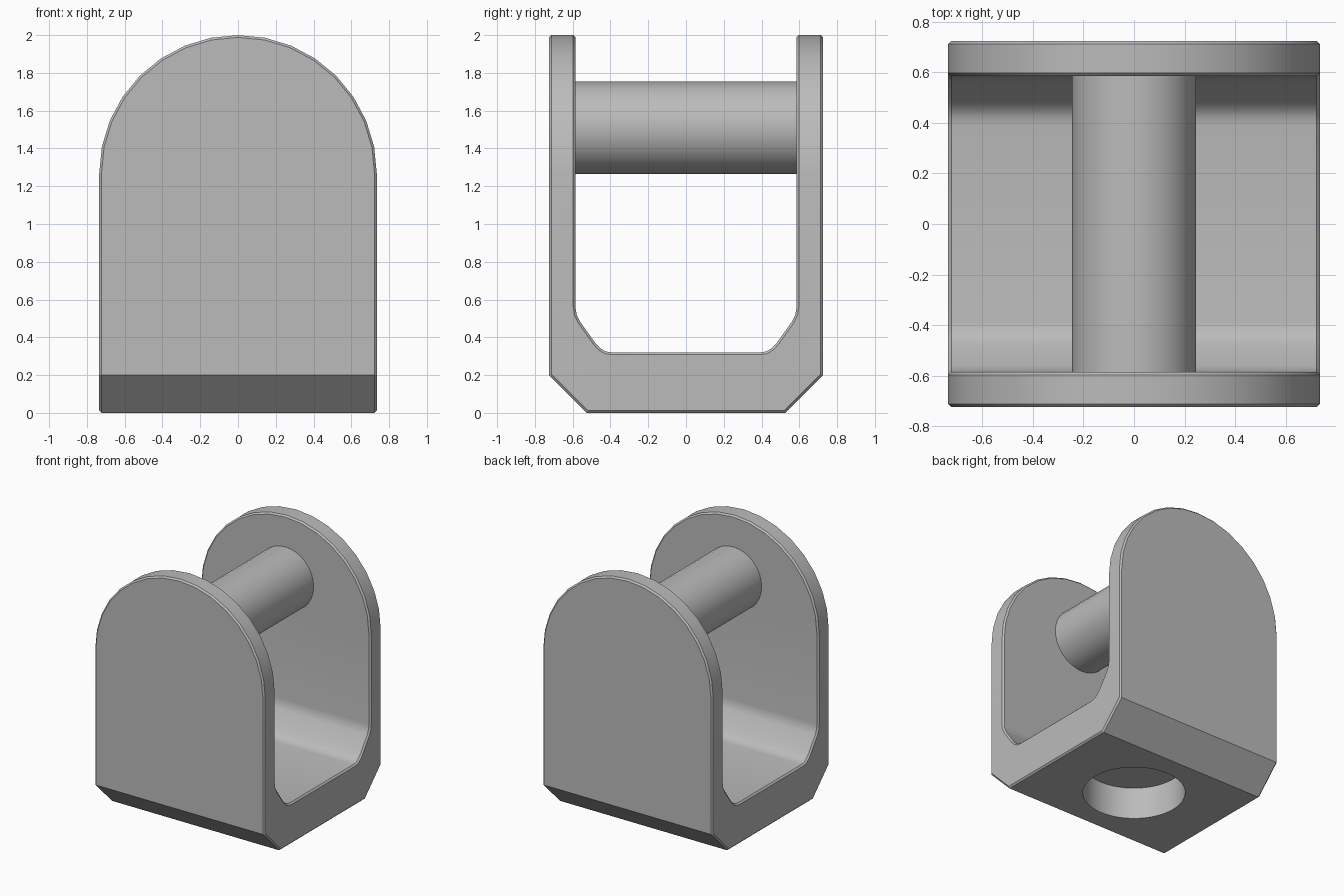
import bpy, bmesh, math
from mathutils import Matrix

cube = bpy.data.objects.get("Cube")
if cube:
    bpy.data.objects.remove(cube, do_unlink=True)

grey = bpy.data.materials.new("plain grey")
grey.use_nodes = True
COLOUR = (0.5, 0.5, 0.5, 1)
grey.diffuse_color = COLOUR
grey.node_tree.nodes["Principled BSDF"].inputs["Base Color"].default_value = COLOUR

HALF_W, HALF_D, INNER, ARCH_Z = 0.735, 0.725, 0.585, 1.265


def add_object(name, bm):
    bmesh.ops.recalc_face_normals(bm, faces=bm.faces[:])
    mesh = bpy.data.meshes.new(name)
    bm.to_mesh(mesh)
    bm.free()
    mesh.materials.append(grey)
    obj = bpy.data.objects.new(name, mesh)
    bpy.context.collection.objects.link(obj)
    return obj


def extrude_profile(name, points, direction):
    """Prism centred on the origin plane, reaching both ways along direction."""
    bm = bmesh.new()
    face = bm.faces.new([bm.verts.new(p) for p in points])
    top = bmesh.ops.extrude_face_region(bm, geom=[face])["geom"]
    verts = [v for v in top if isinstance(v, bmesh.types.BMVert)]
    bmesh.ops.translate(bm, verts=verts, vec=direction)
    return add_object(name, bm)


def cylinder(name, radius, length, sides, matrix):
    bm = bmesh.new()
    bmesh.ops.create_cone(bm, cap_ends=True, segments=sides, radius1=radius,
                          radius2=radius, depth=length, matrix=matrix)
    return add_object(name, bm)


def boolean(obj, cutter, operation):
    mod = obj.modifiers.new(operation.lower(), "BOOLEAN")
    mod.object, mod.operation, mod.solver = cutter, operation, "EXACT"
    cutter.hide_render = True
    cutter.hide_viewport = True


def finish(obj):
    bpy.ops.object.select_all(action="DESELECT")
    obj.select_set(True)
    bpy.context.view_layer.objects.active = obj
    for mod in obj.modifiers[:]:
        bpy.ops.object.modifier_apply(modifier=mod.name)
    bpy.ops.object.shade_smooth_by_angle(angle=math.radians(30))


# U-shaped side profile: chamfered base, softened inner corners
half = [(0.525, 0), (HALF_D, 0.2), (HALF_D, 2.1), (INNER, 2.1),
        (INNER, 0.56), (0.579, 0.52), (0.562, 0.485), (0.48, 0.37),
        (0.455, 0.343), (0.425, 0.325), (0.39, 0.32)]
outline = half + [(-y, z) for y, z in reversed(half)]
bracket = extrude_profile("bracket", [(-0.9, y, z) for y, z in outline], (1.8, 0, 0))

# Rounded tops and straight sides come from an arch-shaped cutter
steps = 16
arch = [(HALF_W * math.cos(math.pi * i / steps), -1,
         ARCH_Z + HALF_W * math.sin(math.pi * i / steps)) for i in range(steps + 1)]
arch += [(-HALF_W, -1, -0.2), (HALF_W, -1, -0.2)]
arch_cutter = extrude_profile("arch_cutter", arch, (0, 2, 0))
boolean(bracket, arch_cutter, "INTERSECT")

# Fine edge chamfer
bevel = bracket.modifiers.new("edge_chamfer", "BEVEL")
bevel.width, bevel.segments = 0.012, 1
bevel.limit_method, bevel.angle_limit = "ANGLE", math.radians(60)

# Blind round socket in the underside
socket_cutter = cylinder("socket_cutter", 0.367, 0.5, 48, Matrix.Identity(4))
boolean(bracket, socket_cutter, "DIFFERENCE")
finish(bracket)
for cutter in (arch_cutter, socket_cutter):
    bpy.data.objects.remove(cutter, do_unlink=True)

# Cross pin between the two plates
pin = cylinder("cross_pin", 0.245, 2 * INNER + 0.02, 32,
               Matrix.Translation((0, 0, 1.51)) @ Matrix.Rotation(math.pi / 2, 4, "X"))
finish(pin)
